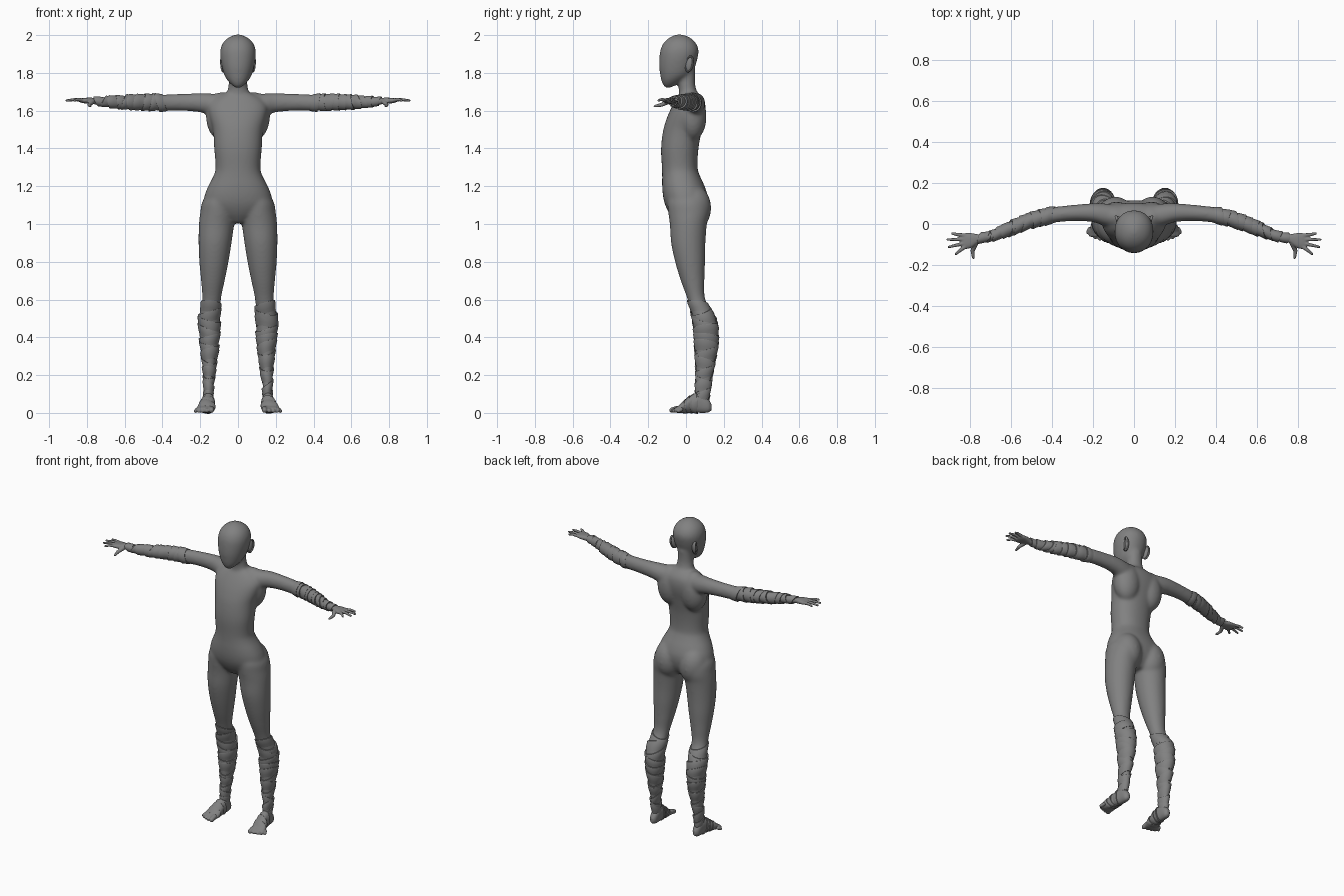
import bpy, bmesh, math, random
from mathutils import Vector, Matrix

if "Cube" in bpy.data.objects:
    bpy.data.objects.remove(bpy.data.objects["Cube"])

# Profile rows: (position on axis, low/high of first cross axis, low/high of second)
def sym(rows):
    return [(z, -w, w, f, b) for z, w, f, b in rows]

TORSO = sym([(1.005, .035, -.05, .06), (1.05, .125, -.085, .095), (1.10, .178, -.11, .112),
             (1.15, .177, -.122, .114), (1.20, .158, -.126, .099), (1.25, .132, -.126, .076),
             (1.29, .119, -.127, .062), (1.40, .126, -.132, .066), (1.50, .133, -.120, .085),
             (1.57, .151, -.098, .101), (1.62, .156, -.075, .104), (1.66, .130, -.052, .094),
             (1.69, .080, -.032, .070)])
NECK = sym([(1.62, .075, -.05, .085), (1.68, .068, -.038, .071), (1.71, .055, -.038, .055),
            (1.75, .049, -.042, .048), (1.82, .047, -.035, .050)])
HEAD = sym([(1.720, .012, -.109, -.086), (1.735, .033, -.121, -.053), (1.76, .056, -.131, -.014),
            (1.79, .073, -.137, .026), (1.83, .085, -.142, .047), (1.88, .094, -.141, .062),
            (1.92, .094, -.136, .067), (1.955, .082, -.121, .054), (1.98, .060, -.098, .031),
            (1.997, .031, -.069, .001), (2.004, .009, -.046, -.027)])
LEG = [(.03, .135, .178, .06, .118), (.10, .134, .180, .051, .124), (.20, .124, .182, .055, .138),
       (.30, .110, .191, .050, .158), (.40, .099, .203, .045, .170), (.50, .095, .208, .035, .157),
       (.60, .090, .190, .008, .103), (.70, .070, .196, -.028, .098), (.80, .050, .205, -.058, .101),
       (.90, .034, .209, -.079, .103), (1.0, .020, .207, -.086, .111), (1.06, .012, .200, -.094, .124),
       (1.12, .012, .188, -.098, .115), (1.2, .03, .13, -.08, .07)]
ARM = [(.06, -.02, .09, 1.57, 1.684), (.14, -.01, .10, 1.575, 1.691), (.20, .009, .101, 1.591, 1.693),
       (.30, .014, .093, 1.599, 1.689), (.40, .004, .081, 1.599, 1.686), (.50, -.020, .055, 1.605, 1.685),
       (.60, -.055, .015, 1.610, 1.680), (.70, -.083, -.036, 1.622, 1.673), (.76, -.09, -.05, 1.634, 1.668)]
PALM = [(.73, -.086, -.046, 1.630, 1.668), (.76, -.093, -.050, 1.634, 1.668), (.79, -.114, -.045, 1.637, 1.669),
        (.82, -.122, -.044, 1.640, 1.667), (.838, -.118, -.050, 1.645, 1.664)]
FOOT = [(-.06, .130, .220, .002, .028), (-.04, .126, .222, .000, .038), (-.01, .126, .207, .002, .062),
        (.03, .128, .192, .004, .092), (.08, .130, .184, .000, .100), (.12, .134, .178, .003, .070),
        (.136, .145, .165, .015, .045)]


def sample(rows, t):
    """Smooth (Hermite) interpolation of a profile table."""
    t = min(max(t, rows[0][0]), rows[-1][0])
    i = max(k for k in range(len(rows) - 1) if rows[k][0] <= t)
    a, b = rows[i], rows[i + 1]
    p, n = rows[max(i - 1, 0)], rows[min(i + 2, len(rows) - 1)]
    h = b[0] - a[0]
    u = (t - a[0]) / h
    out = []
    for k in range(1, 5):
        m0, m1 = (b[k] - p[k]) / (b[0] - p[0]) * h, (n[k] - a[k]) / (n[0] - a[0]) * h
        out.append((2*u**3 - 3*u*u + 1) * a[k] + (u**3 - 2*u*u + u) * m0
                   + (3*u*u - 2*u**3) * b[k] + (u**3 - u*u) * m1)
    return out


def surf(rows, axis, t, ang, off=0, side=1, power=2.0):
    """Point on a profiled limb running along axis x, y or z."""
    a0, a1, b0, b1 = sample(rows, t)
    c, s = math.cos(ang), math.sin(ang)
    e = 2 / power
    u = (a0 + a1) / 2 + ((a1 - a0) / 2 + off) * math.copysign(abs(c) ** e, c)
    v = (b0 + b1) / 2 + ((b1 - b0) / 2 + off) * math.copysign(abs(s) ** e, s)
    p = {'x': (t, u, v), 'y': (u, t, v), 'z': (u, v, t)}[axis]
    return Vector((p[0] * side, p[1], p[2]))


def skin(bm, rings, caps=True):
    vs = [[bm.verts.new(p) for p in r] for r in rings]
    n = len(vs[0])
    for a, b in zip(vs, vs[1:]):
        for j in range(n):
            bm.faces.new((a[j], a[(j + 1) % n], b[(j + 1) % n], b[j]))
    if caps:
        bm.faces.new(vs[0][::-1])
        bm.faces.new(vs[-1])


def tube(bm, rows, axis, side=1, power=2.0, steps=60, n=40):
    t0, t1 = rows[0][0], rows[-1][0]
    skin(bm, [[surf(rows, axis, t0 + (t1 - t0) * i / steps, math.tau * j / n, 0, side, power)
               for j in range(n)] for i in range(steps + 1)])


def ball(bm, c, r, rot=None):
    m = Matrix.Translation(c) @ (rot or Matrix()) @ Matrix.Diagonal((*r, 1))
    bmesh.ops.create_icosphere(bm, subdivisions=3, radius=1, matrix=m)


def digit(bm, pts, r0, r1, side):
    """Tapered finger or toe: overlapping balls along a path."""
    k = len(pts) - 1
    for i in range(8 * k + 1):
        f = min(int(i / 8), k - 1)
        p = Vector(pts[f]).lerp(Vector(pts[f + 1]), i / 8 - f)
        r = r0 + (r1 - r0) * i / (8 * k)
        ball(bm, (p.x * side, p.y, p.z), (r, r, r))


# Dark grey shared by every part
GREY = bpy.data.materials.new("dark_grey")
GREY.diffuse_color = (.22, .22, .22, 1)
GREY.use_nodes = True
GREY.node_tree.nodes["Principled BSDF"].inputs["Base Color"].default_value = GREY.diffuse_color


def finish(bm, name, voxel=0, smooth=0):
    bmesh.ops.recalc_face_normals(bm, faces=bm.faces)
    me = bpy.data.meshes.new(name)
    bm.to_mesh(me)
    bm.free()
    me.materials.append(GREY)
    me.shade_smooth()
    ob = bpy.data.objects.new(name, me)
    bpy.context.collection.objects.link(ob)
    if voxel:
        m = ob.modifiers.new("fuse", 'REMESH')
        m.mode, m.voxel_size, m.use_smooth_shade = 'VOXEL', voxel, True
        s = ob.modifiers.new("soften", 'SMOOTH')
        s.factor, s.iterations = .5, smooth
    else:
        me.set_sharp_from_angle(angle=math.radians(40))


def wraps(name, rows, axis, t0, t1, count, tilt, side, seed):
    """Overlapping slanted bandage turns following a limb."""
    rnd = random.Random(seed)
    bm = bmesh.new()
    step = (t1 - t0) / count
    for i in range(count):
        mid = t0 + step * (i + .5)
        ph, tl = rnd.uniform(0, math.tau), tilt * rnd.uniform(.5, 1.2)
        half = step * rnd.uniform(.55, .72)
        lift = rnd.uniform(0, .0015)
        skin(bm, [[surf(rows, axis, mid + tl * math.cos(math.tau * j / 44 + ph) + half * h,
                        math.tau * j / 44, o + lift, side) for j in range(44)]
                  for h, o in ((-1, -.006), (-1, -.001), (-.3, .002), (.9, .006), (1, .005), (1, -.006))],
             caps=False)
    finish(bm, name)


# Body: torso, neck, head, arms and legs fused into one skin
bm = bmesh.new()
tube(bm, TORSO, 'z', power=2.2)
tube(bm, NECK, 'z')
tube(bm, HEAD, 'z', power=2.1)
for s in (1, -1):
    tube(bm, ARM, 'x', s)
    tube(bm, LEG, 'z', s, steps=90)
    ball(bm, (.090 * s, .035, 1.085), (.092, .099, .125))      # buttock
    ball(bm, (.085 * s, .035, 1.57), (.085, .074, .13))        # shoulder blade
finish(bm, "body", .007, 24)

for s, label in ((1, "left"), (-1, "right")):
    # Hand
    bm = bmesh.new()
    tube(bm, PALM, 'x', s, 2.4, 24)
    for y0, y1, x1 in ((-.112, -.146, .868), (-.094, -.112, .903), (-.075, -.076, .908), (-.056, -.046, .886)):
        digit(bm, [(.825, y0, 1.655), (.865 if x1 > .87 else .848, (y0 + y1) / 2, 1.659), (x1, y1, 1.654)],
              .0105, .0065, s)
    digit(bm, [(.772, -.093, 1.648), (.787, -.130, 1.631), (.783, -.165, 1.624)], .014, .007, s)
    finish(bm, label + "_hand", .0035, 4)

    # Foot with toes
    bm = bmesh.new()
    tube(bm, FOOT, 'y', s, 2.3)
    for x0, y0, x1, y1, r in ((.142, -.045, .141, -.074, .0145), (.165, -.045, .166, -.070, .0115),
                              (.184, -.042, .188, -.063, .011), (.202, -.035, .208, -.053, .0105),
                              (.216, -.025, .224, -.040, .010)):
        digit(bm, [(x0, y0, r + .008), (x1, y1, r)], r * 1.1, r, s)
    finish(bm, label + "_foot", .004, 4)

    # Ear: bowl with a raised rim, flared backwards
    bm = bmesh.new()
    tilt = Matrix.Rotation(-.35 * s, 4, 'Z') @ Matrix.Rotation(-.2, 4, 'X')
    ball(bm, (.073 * s, .016, 1.846), (.014, .022, .042), tilt)
    base = Matrix.Translation((.081 * s, .018, 1.847)) @ tilt
    rings = []
    for i in range(33):
        a = math.tau * .08 + math.tau * .84 * i / 32
        c = Vector((0, -.019 * math.cos(a), .040 * math.sin(a)))
        d = c.normalized()
        rings.append([base @ (c + .0055 * (d * math.cos(b) + Vector((1.2 * math.sin(b), 0, 0))))
                      for b in (math.tau * j / 10 for j in range(10))])
    skin(bm, rings)
    finish(bm, label + "_ear")

    # Bandages on calf, instep and forearm
    wraps(label + "_calf_wrap", LEG, 'z', .06, .575, 12, .022, s, 5 + s)
    wraps(label + "_foot_wrap", FOOT, 'y', -.03, .05, 3, .010, s, 15 + s)
    wraps(label + "_forearm_wrap", ARM, 'x', .39, .745, 10, .012, s, 25 + s)
